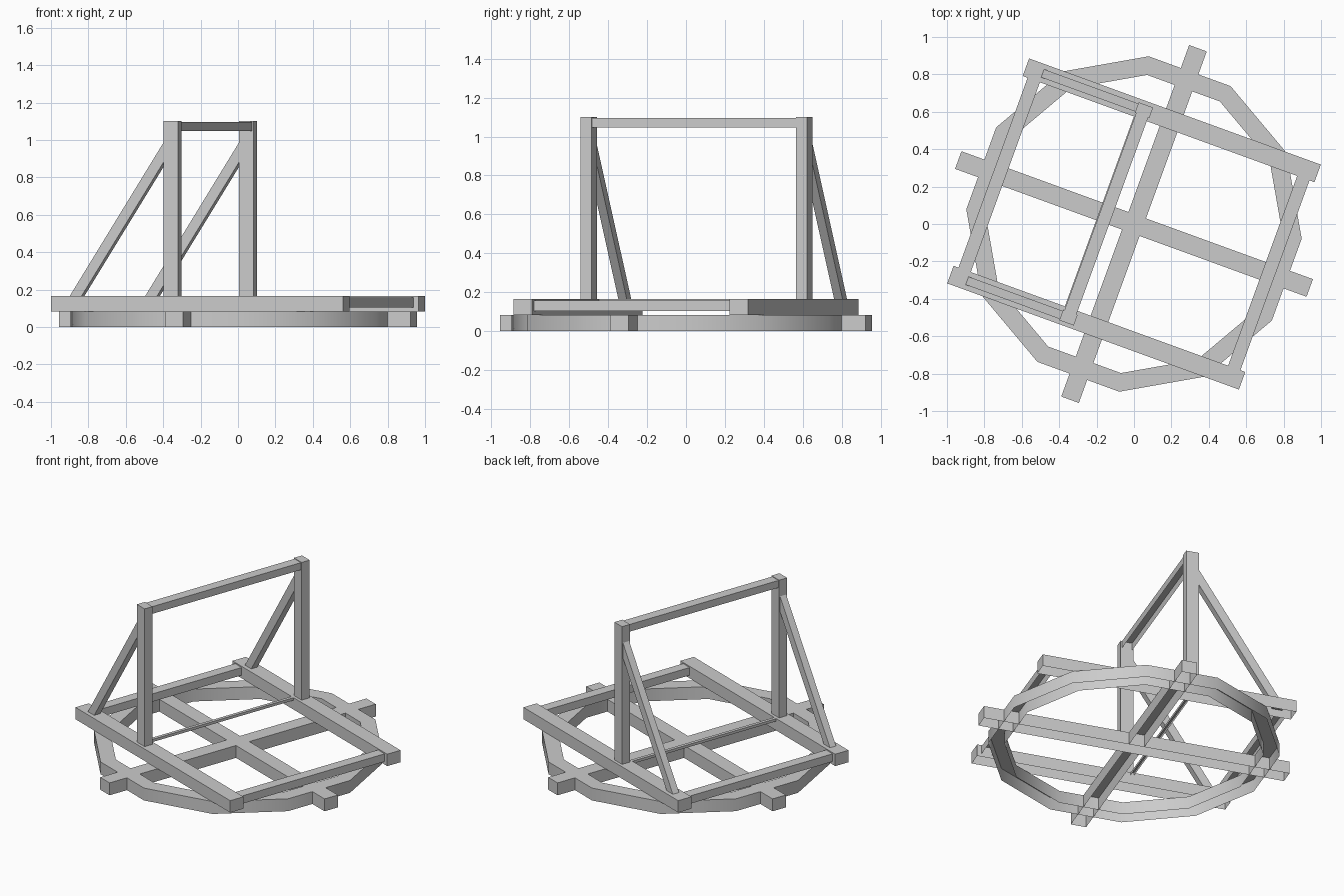
import bpy, bmesh
from math import radians, cos, sin
from mathutils import Matrix

if "Cube" in bpy.data.objects:
    bpy.data.objects.remove(bpy.data.objects["Cube"])

TURN = Matrix.Rotation(radians(-20), 4, 'Z')   # whole frame is turned about z


def finish(name, bm, open_bottom=False):
    bmesh.ops.recalc_face_normals(bm, faces=bm.faces[:])
    if open_bottom:
        under = [f for f in bm.faces if f.normal.z < -0.9]
        bmesh.ops.delete(bm, geom=under, context='FACES_ONLY')
    bm.transform(TURN)
    me = bpy.data.meshes.new(name)
    bm.to_mesh(me)
    bm.free()
    ob = bpy.data.objects.new(name, me)
    bpy.context.collection.objects.link(ob)
    return ob


def box(name, x, y, z, open_bottom=True):
    bm = bmesh.new()
    bmesh.ops.create_cube(bm, size=1)
    for v in bm.verts:
        v.co = [r[0] if c < 0 else r[1] for c, r in zip(v.co, (x, y, z))]
    return finish(name, bm, open_bottom)


def prism(name, profile, y0, y1):
    # extrude an x-z profile along y
    bm = bmesh.new()
    face = bm.faces.new([bm.verts.new((x, y0, z)) for x, z in profile])
    ext = bmesh.ops.extrude_face_region(bm, geom=[face])
    for v in ext['geom']:
        if isinstance(v, bmesh.types.BMVert):
            v.co.y = y1
    if not any(f is face for f in bm.faces):
        bm.faces.new([v for v in bm.verts if abs(v.co.y - y0) < 1e-6])
    return finish(name, bm)


LOW, TOP = 0.084, 0.165

# ground cross
box("cross_beam_long", (-1, 1), (-0.05, 0.05), (0, LOW))
for s, label in ((-1, "front"), (1, "back")):
    box("cross_beam_" + label, (-0.05, 0.05), sorted((s * 0.05, s * 1.0)), (0, LOW))

# twelve-sided ground ring, hollow underneath
bm = bmesh.new()
rings = []
for r, z in ((0.9, 0), (0.9, LOW), (0.8, LOW), (0.8, 0)):
    rings.append([bm.verts.new((r * cos(radians(15 + 30 * k)),
                                r * sin(radians(15 + 30 * k)), z)) for k in range(12)])
for j in range(4):
    a, b = rings[j], rings[(j + 1) % 4]
    for k in range(12):
        n = (k + 1) % 12
        bm.faces.new((a[k], a[n], b[n], b[k]))
ring = finish("ground_ring", bm, True)
bpy.context.view_layer.objects.active = ring
ring.select_set(True)
bpy.ops.object.shade_smooth_by_angle(angle=radians(40))
ring.select_set(False)

# upper frame: side beams, posts and braces, mirrored
for s, label in ((-1, "front"), (1, "back")):
    box("side_beam_" + label, (-0.83, 0.83), sorted((s * 0.54, s * 0.64)), (LOW, TOP))
    box("post_" + label, (-0.199, -0.117), sorted((s * 0.56, s * 0.62)), (TOP, 1.10))
    prism("brace_" + label,
          [(-0.764, 0.12), (-0.697, 0.12), (-0.18, 0.913), (-0.18, 1.018)],
          s * 0.567, s * 0.613)

# end beams joining the side beams
for s, label in ((-1, "left"), (1, "right")):
    box("end_beam_" + label, sorted((s * 0.732, s * 0.802)), (-0.54, 0.54), (0.104, 0.157))

# top rail and thin tie bar between the posts
box("top_rail", (-0.192, -0.124), (-0.56, 0.56), (1.047, 1.096))
box("tie_bar", (-0.197, -0.175), (-0.56, 0.56), (0.147, TOP))
